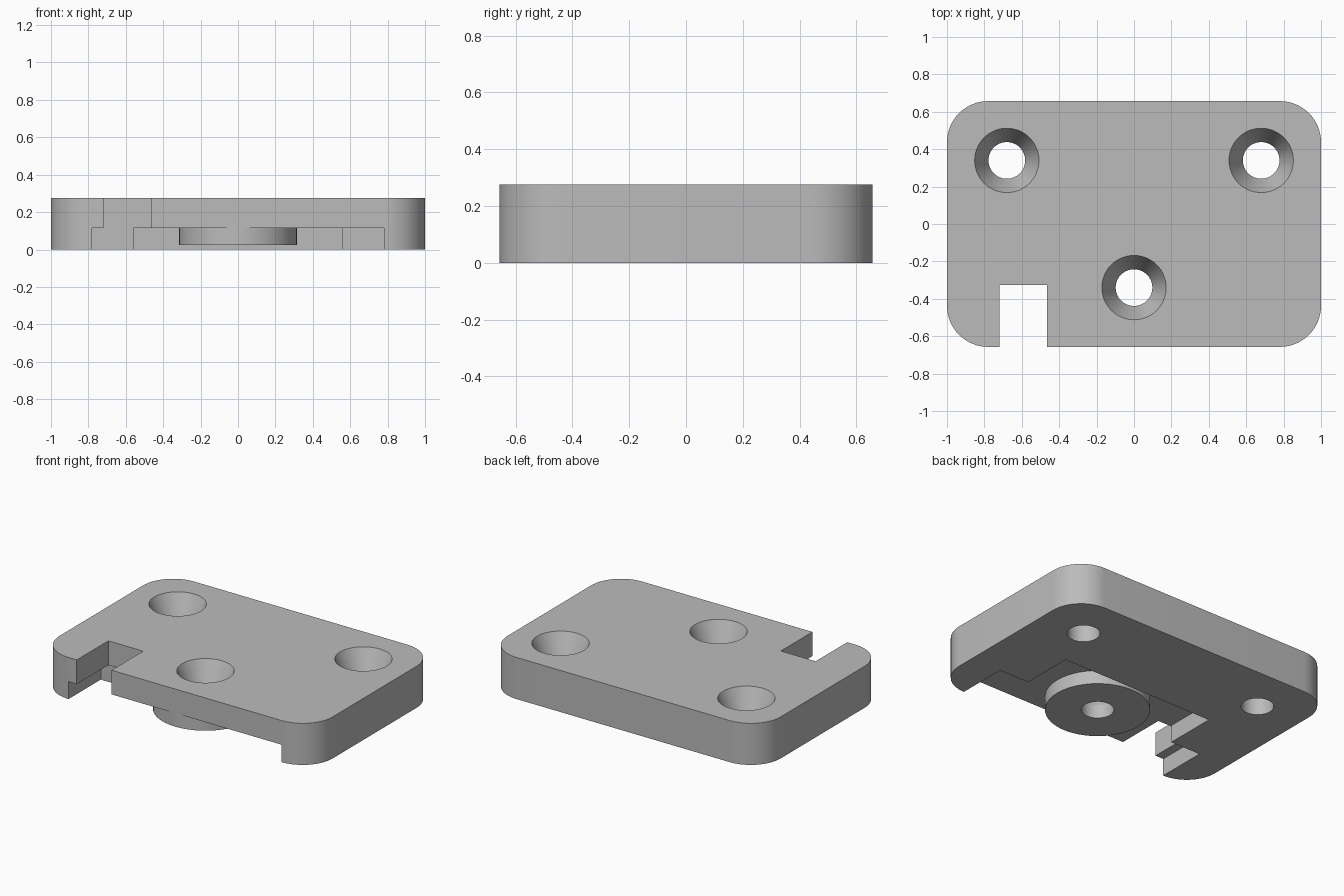
import bpy
import bmesh
from math import cos, sin, pi, radians

cube = bpy.data.objects.get("Cube")
if cube:
    bpy.data.objects.remove(cube, do_unlink=True)

HALF_X, HALF_Y, TOP = 1.0, 0.657, 0.275
CORNER = 0.22
RECESS = 0.115
HOLES = [(-0.68, 0.34), (0.68, 0.34), (0, -0.34)]

grey = bpy.data.materials.new("plain grey")
grey.use_nodes = True
colour = (0.5, 0.5, 0.5, 1)
grey.diffuse_color = colour
grey.node_tree.nodes["Principled BSDF"].inputs["Base Color"].default_value = colour


def finish(name, bm):
    bmesh.ops.recalc_face_normals(bm, faces=bm.faces)
    mesh = bpy.data.meshes.new(name)
    bm.to_mesh(mesh)
    bm.free()
    mesh.materials.append(grey)
    obj = bpy.data.objects.new(name, mesh)
    bpy.context.collection.objects.link(obj)
    return obj


def prism(name, outline, z0, z1):
    bm = bmesh.new()
    face = bm.faces.new([bm.verts.new((x, y, z0)) for x, y in outline])
    new = bmesh.ops.extrude_face_region(bm, geom=[face])["geom"]
    verts = [v for v in new if isinstance(v, bmesh.types.BMVert)]
    bmesh.ops.translate(bm, verts=verts, vec=(0, 0, z1 - z0))
    return finish(name, bm)


def lathe(name, profile, x, y, steps=64):
    """Closed solid of revolution from (radius, height) pairs."""
    bm = bmesh.new()
    rings = [[bm.verts.new((x + r * cos(2 * pi * i / steps),
                            y + r * sin(2 * pi * i / steps), z))
              for i in range(steps)] for r, z in profile]
    for low, high in zip(rings, rings[1:]):
        for i in range(steps):
            j = (i + 1) % steps
            bm.faces.new((low[i], low[j], high[j], high[i]))
    bm.faces.new(rings[0])
    bm.faces.new(rings[-1])
    return finish(name, bm)


def combine(target, tool, operation):
    mod = target.modifiers.new(tool.name, "BOOLEAN")
    mod.operation = operation
    mod.solver = "EXACT"
    mod.object = tool
    bpy.context.view_layer.objects.active = target
    bpy.ops.object.modifier_apply(modifier=mod.name)
    bpy.data.objects.remove(tool, do_unlink=True)


# Rounded plate
outline = []
for k, (sx, sy) in enumerate([(1, 1), (-1, 1), (-1, -1), (1, -1)]):
    for i in range(17):
        a = (k + i / 16) * pi / 2
        outline.append((sx * (HALF_X - CORNER) + CORNER * cos(a),
                        sy * (HALF_Y - CORNER) + CORNER * sin(a)))
plate = prism("mounting_plate", outline, 0, TOP)

# Stepped recess in the underside, open at the front
half = [(0.56, 0.03), (0.56, -0.32), (0.78, -0.32), (0.78, -0.9)]
recess = half + [(-x, y) for x, y in reversed(half)]
combine(plate, prism("recess_cutter", recess, -0.1, RECESS), "DIFFERENCE")

# Slot through the front edge
slot = [(-0.72, -0.9), (-0.465, -0.9), (-0.465, -0.327), (-0.72, -0.327)]
combine(plate, prism("slot_cutter", slot, -0.2, 0.4), "DIFFERENCE")

# Round boss hanging in the recess
boss = lathe("boss", [(0.315, 0.025), (0.315, 0.2)], 0, -0.34)
combine(plate, boss, "UNION")

# Countersunk screw holes
for x, y in HOLES:
    bore = [(0.098, -0.1), (0.098, RECESS), (0.172, TOP), (0.172, 0.4)]
    combine(plate, lathe("hole_cutter", bore, x, y), "DIFFERENCE")

bpy.ops.object.select_all(action="DESELECT")
plate.select_set(True)
bpy.context.view_layer.objects.active = plate
bpy.ops.object.shade_smooth_by_angle(angle=radians(20))
